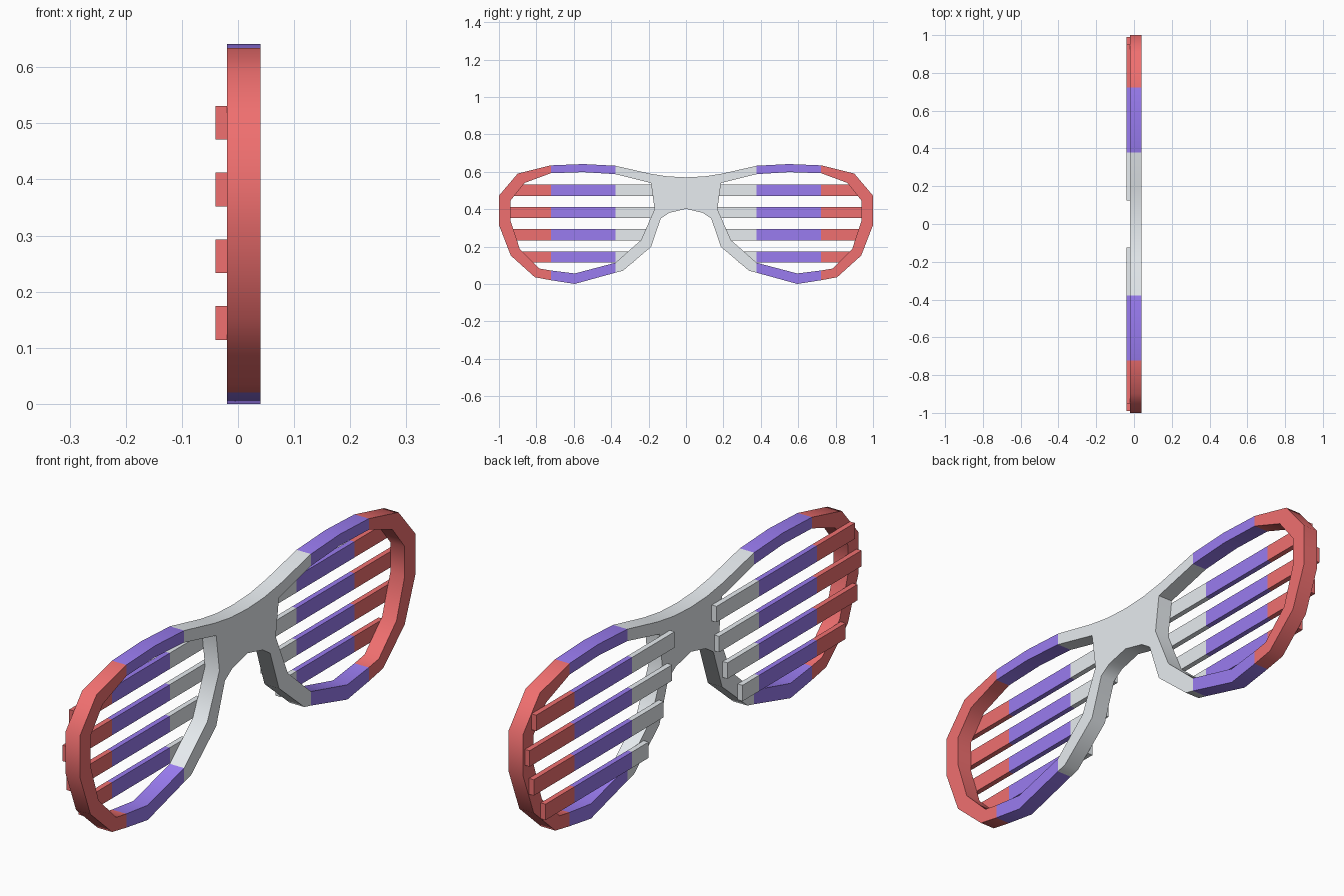
import bpy, bmesh, math

if "Cube" in bpy.data.objects:
    bpy.data.objects.remove(bpy.data.objects["Cube"])


def material(name, rgb):
    m = bpy.data.materials.new(name)
    m.diffuse_color = (*rgb, 1)
    m.use_nodes = True
    m.node_tree.nodes["Principled BSDF"].inputs["Base Color"].default_value = m.diffuse_color
    return m


GREY = material("pale_grey", (0.8, 0.84, 0.87))
BLUE = material("blue", (0.32, 0.20, 0.87))
RED = material("red", (0.87, 0.16, 0.16))
Y1, Y2 = 0.378, 0.723      # colour band limits


def slab(name, polys, x0, x1):
    """Extrude (y, z) polygons, mirrored over y = 0, from x0 to x1."""
    bm = bmesh.new()
    for poly in polys:
        for s in (1, -1):
            bm.faces.new([bm.verts.new((x0, s * y, z)) for y, z in poly[::s]])
    bmesh.ops.remove_doubles(bm, verts=bm.verts[:], dist=1e-4)
    ext = bmesh.ops.extrude_face_region(bm, geom=bm.faces[:], use_keep_orig=True)
    moved = [v for v in ext["geom"] if isinstance(v, bmesh.types.BMVert)]
    bmesh.ops.translate(bm, verts=moved, vec=(x1 - x0, 0, 0))
    bmesh.ops.recalc_face_normals(bm, faces=bm.faces[:])
    # colour by distance from the nose
    for f in bm.faces:
        y = abs(f.calc_center_median().y)
        f.material_index = 0 if y < Y1 else 1 if y < Y2 else 2
    me = bpy.data.meshes.new(name)
    bm.to_mesh(me)
    bm.free()
    for m in (GREY, BLUE, RED):
        me.materials.append(m)
    ob = bpy.data.objects.new(name, me)
    bpy.context.collection.objects.link(ob)
    return ob


# frame: bridge and nose side, upper and lower rim, outer rim
bridge = [(0, .57), (.1, .575), (.195, .59), (Y1, .632), (Y1, .587), (.187, .54),
          (.168, .40), (.24, .235), (Y1, .113), (Y1, .06), (.338, .07),
          (.187, .198), (.135, .35), (.09, .38), (0, .402)]
upper = [(Y1, .632), (.55, .641), (Y2, .634), (Y2, .592), (.55, .598), (Y1, .587)]
lower = [(Y1, .06), (Y1, .113), (.595, .056), (Y2, .072), (Y2, .02), (.595, 0)]
outer = [(Y2, .634), (.9, .59), (1, .472), (1, .315), (.937, .152), (.808, .036),
         (Y2, .02), (Y2, .072), (.783, .082), (.888, .185), (.937, .335),
         (.937, .447), (.863, .54), (Y2, .592)]
frame = slab("frame", [bridge, upper, lower, outer], -0.02, 0.04)

# shutter slats behind each lens opening
slats = []
for i, (a, b) in enumerate([(.28, .895), (.19, .965), (.14, .99), (.125, .95)]):
    z0 = .114 + .119 * i
    cuts = [a, Y1, Y2, b]
    quads = [[(p, z0), (q, z0), (q, z0 + .06), (p, z0 + .06)]
             for p, q in zip(cuts, cuts[1:])]
    slats.append(slab(f"slat_pair_{i + 1}", quads, -0.04, -0.02))

# soft rim facets, sharp edges
bpy.ops.object.select_all(action="DESELECT")
frame.select_set(True)
bpy.context.view_layer.objects.active = frame
bpy.ops.object.shade_smooth_by_angle(angle=math.radians(46))
